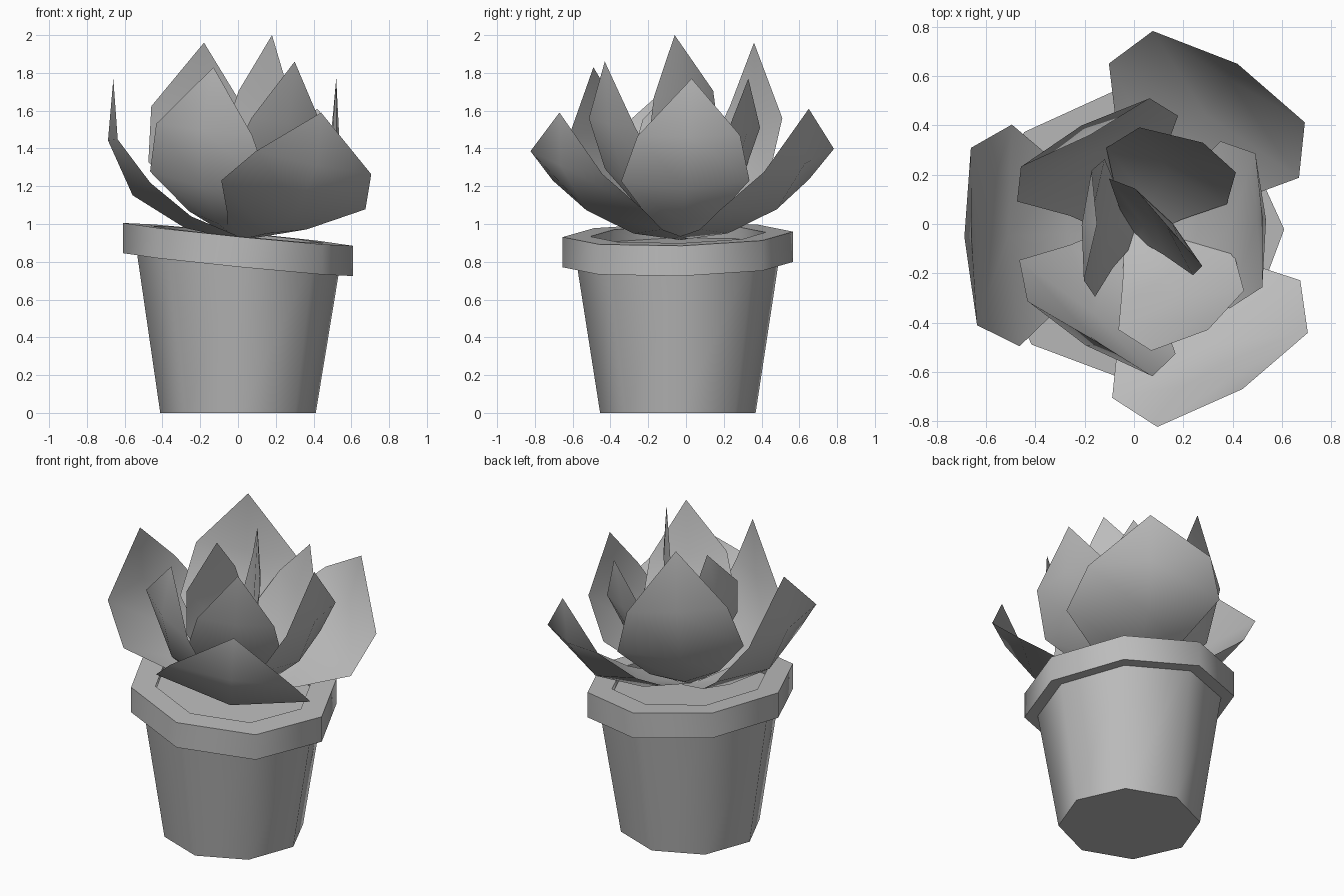
import bpy
import bmesh
import math
from mathutils import Vector

cube = bpy.data.objects.get("Cube")
if cube:
    bpy.data.objects.remove(cube)

# One plain clay grey for everything
grey = bpy.data.materials.new("clay_grey")
grey.use_nodes = True
grey.diffuse_color = (0.5, 0.5, 0.5, 1)
grey.node_tree.nodes["Principled BSDF"].inputs["Base Color"].default_value = (0.5, 0.5, 0.5, 1)


def finish(name, bm, angle):
    bmesh.ops.recalc_face_normals(bm, faces=bm.faces)
    mesh = bpy.data.meshes.new(name)
    bm.to_mesh(mesh)
    bm.free()
    mesh.materials.append(grey)
    obj = bpy.data.objects.new(name, mesh)
    bpy.context.collection.objects.link(obj)
    bpy.ops.object.select_all(action="DESELECT")
    obj.select_set(True)
    bpy.context.view_layer.objects.active = obj
    bpy.ops.object.shade_smooth_by_angle(angle=math.radians(angle))


CENTRE = Vector((0, -0.043, 0))
SIDES = 8


def ring(bm, radius, z, tilt):
    """Octagon of vertices, leaning with the crooked rim where tilt is 1."""
    verts = []
    for i in range(SIDES):
        a = math.radians(2) + i * math.tau / SIDES
        x, y = radius * math.cos(a), radius * math.sin(a)
        verts.append(bm.verts.new(CENTRE + Vector((x, y, z + tilt * (0.02 * y - 0.1 * x)))))
    return verts


def lathe(name, profile, angle, closed=False):
    bm = bmesh.new()
    rings = [ring(bm, *p) for p in profile]
    pairs = list(zip(rings, rings[1:]))
    if closed:
        pairs.append((rings[-1], rings[0]))
    else:
        bm.faces.new(rings[0])
        bm.faces.new(rings[-1])
    for low, high in pairs:
        for i in range(SIDES):
            j = (i + 1) % SIDES
            bm.faces.new((low[i], low[j], high[j], high[i]))
    finish(name, bm, angle)


# Pot body, crooked rim and soil
lathe("pot_body", [(0.412, 0, 0), (0.545, 0.86, 1)], 50)
lathe("pot_rim", [(0.50, 0.785, 1), (0.61, 0.785, 1), (0.61, 0.945, 1), (0.465, 0.945, 1)], 50, True)
lathe("soil", [(0.49, 0.84, 1), (0.48, 0.88, 1)], 30)


# Leaves: lens-shaped blades on a curved spine
# (spine position, relative width, lift of the edges)
STATIONS = ((0, 0.16, 0.2), (0.2, 0.55, 0.2), (0.47, 1, 0.16), (0.75, 0.8, 0.04), (1, 0, 0))
BASE = Vector((0, -0.03, 0.92))


def leaf(name, tip, facing, half_width, belly, belly_z, roll=0.12):
    tip = Vector(tip)
    a = math.radians(facing)
    out = Vector((math.cos(a), math.sin(a), 0))
    side = Vector((-out.y, out.x, roll * out.y))
    bend = BASE + out * belly
    bend.z = belly_z
    bm = bmesh.new()
    rows = []
    for t, w, lift in STATIONS:
        point = BASE * (1 - t) ** 2 + bend * 2 * t * (1 - t) + tip * t * t
        along = (bend - BASE) * (1 - t) + (tip - bend) * t
        inward = along.cross(side).normalized()
        if inward.dot(out) > 0:
            inward.negate()
        if w == 0:
            rows.append([bm.verts.new(point)] * 4)
            continue
        w *= half_width
        edge = inward * lift * w
        belly_out = inward * 0.07 * w
        rows.append([bm.verts.new(point + offset) for offset in
                     (edge - side * w, belly_out, edge + side * w, -belly_out)])
    bm.faces.new(rows[0])
    for low, high in zip(rows, rows[1:]):
        for i in range(4):
            j = (i + 1) % 4
            corners = dict.fromkeys((low[i], low[j], high[j], high[i]))
            bm.faces.new(list(corners))
    finish(name, bm, 60)


# Outer, middle and inner whorls of three, then the heart leaf
leaf("outer_leaf_front", (0.44, -0.67, 1.59), -58, 0.45, 0.80, 0.98, 0.2)
leaf("outer_leaf_back", (0.42, 0.65, 1.61), 59, 0.45, 0.80, 0.98, 0.2)
leaf("outer_leaf_side", (-0.66, -0.05, 1.77), 182, 0.45, 0.78, 1.05)
leaf("middle_leaf_back", (-0.18, 0.36, 1.96), 118, 0.37, 0.58, 1.15)
leaf("middle_leaf_front", (-0.13, -0.49, 1.83), 239, 0.37, 0.58, 1.1)
leaf("middle_leaf_side", (0.52, 0.03, 1.77), 3, 0.34, 0.6, 1.1)
leaf("inner_leaf_front", (0.30, -0.43, 1.86), -57, 0.28, 0.46, 1.15)
leaf("inner_leaf_back", (0.28, 0.33, 1.77), 65, 0.27, 0.4, 1.15)
leaf("inner_leaf_side", (-0.15, 0.0, 1.79), 176, 0.28, 0.3, 1.3)
leaf("heart_leaf", (0.18, -0.06, 2.0), 41, 0.26, 0.16, 1.35)
